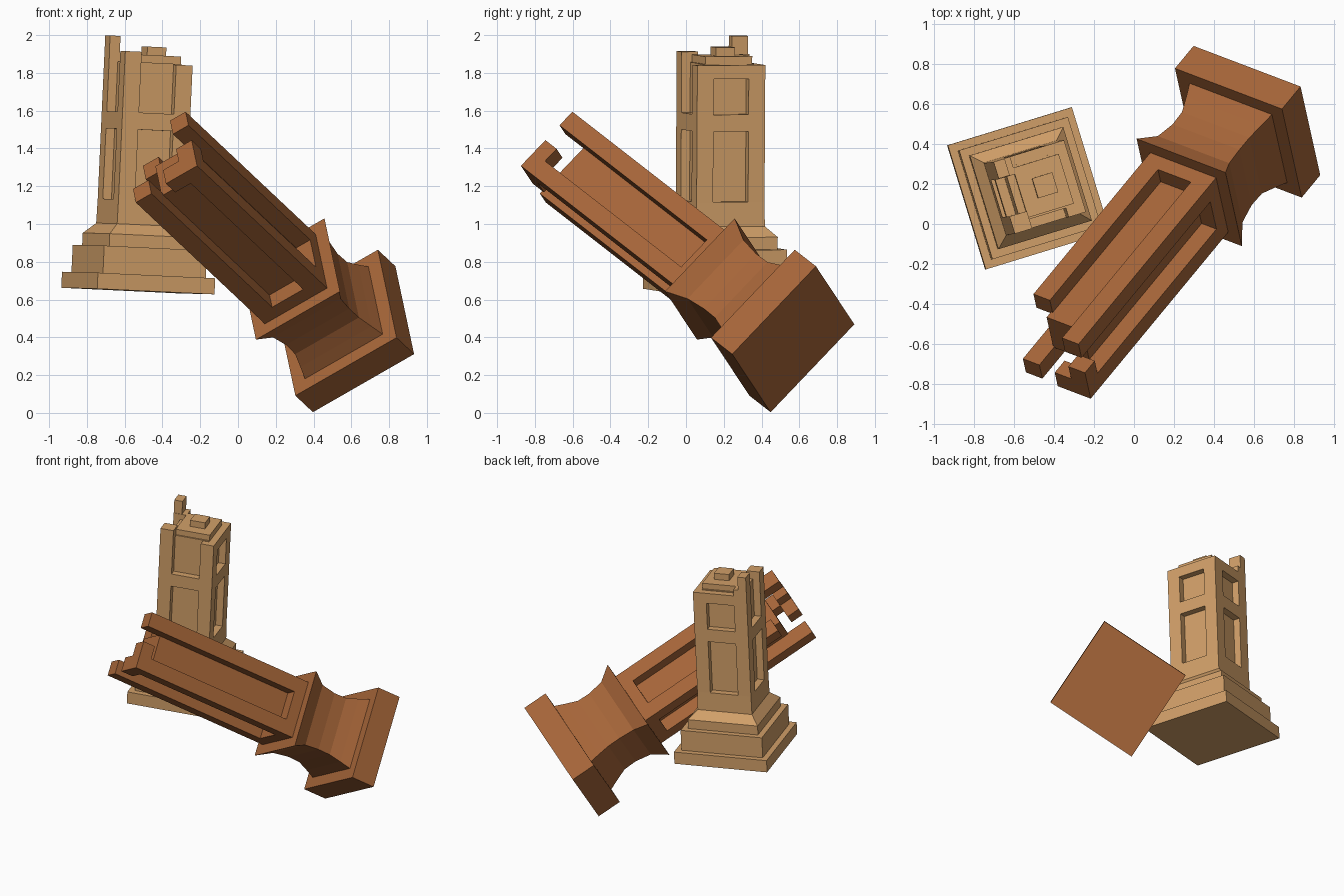
import bpy, bmesh
from mathutils import Matrix, Vector

if "Cube" in bpy.data.objects:
    bpy.data.objects.remove(bpy.data.objects["Cube"])


def material(name, rgb):
    m = bpy.data.materials.new(name)
    m.diffuse_color = (*rgb, 1)
    m.use_nodes = True
    m.node_tree.nodes["Principled BSDF"].inputs["Base Color"].default_value = m.diffuse_color
    return m


def frame(origin, x_axis, z_axis):
    """Local frame of a leaning pillar: z runs along the pillar."""
    z = Vector(z_axis).normalized()
    x = Vector(x_axis)
    x = (x - z * x.dot(z)).normalized()
    y = z.cross(x)
    m = Matrix((x, y, z)).transposed().to_4x4()
    m.translation = origin
    return m


def finish(bm, name, mtx, mat):
    bmesh.ops.recalc_face_normals(bm, faces=bm.faces)
    me = bpy.data.meshes.new(name)
    bm.to_mesh(me)
    bm.free()
    me.materials.append(mat)
    ob = bpy.data.objects.new(name, me)
    bpy.context.collection.objects.link(ob)
    ob.matrix_world = mtx


def loft(name, profile, mtx, mat):
    """Square-section solid from (half width, height) pairs."""
    bm = bmesh.new()
    rings = [[bm.verts.new((sx * h, sy * h, s)) for sx, sy in ((-1, -1), (1, -1), (1, 1), (-1, 1))]
             for h, s in profile]
    for lo, hi in zip(rings, rings[1:]):
        for i in range(4):
            j = (i + 1) % 4
            bm.faces.new((lo[i], lo[j], hi[j], hi[i]))
    bm.faces.new(rings[0])
    bm.faces.new(rings[-1])
    finish(bm, name, mtx, mat)


def box(name, x, y, z, mtx, mat):
    bm = bmesh.new()
    bmesh.ops.create_cube(bm, size=1)
    for v in bm.verts:
        v.co = [r[0] + (c + 0.5) * (r[1] - r[0]) for c, r in zip(v.co, (x, y, z))]
    finish(bm, name, mtx, mat)


def posts(name, half, inner, z0, tops, mtx, mat):
    """Four corner posts with individual (broken) heights."""
    for (sx, sy), top in tops.items():
        box(name, sorted((sx * inner, sx * half)), sorted((sy * inner, sy * half)), (z0, top), mtx, mat)


brown = material("brown_stone", (0.38, 0.13, 0.04))
tan = material("tan_stone", (0.64, 0.35, 0.14))

# Fallen brown pillar: plinth, flared neck and collar
B = frame((0.615, 0.568, 0.39), (0.824, -0.313, 0.473), (-0.546, -0.661, 0.514))
loft("fallen_pillar_base",
     [(0.325, 0), (0.325, 0.17), (0.25, 0.17), (0.228, 0.24), (0.205, 0.32), (0.203, 0.41),
      (0.217, 0.52), (0.27, 0.62), (0.2, 0.62), (0.2, 0.7)], B, brown)
# Core, corner posts and what is left of the top rails
box("fallen_pillar_core", (-0.11, 0.11), (-0.11, 0.11), (0.7, 1.73), B, brown)
posts("fallen_pillar_post", 0.2, 0.1, 0.7,
      {(1, 1): 1.88, (-1, 1): 1.69, (-1, -1): 1.87, (1, -1): 1.88}, B, brown)
box("fallen_pillar_rail", (0.1, 0.2), (-0.1, -0.01), (1.79, 1.88), B, brown)
box("fallen_pillar_rail", (0, 0.1), (-0.2, -0.1), (1.79, 1.88), B, brown)

# Leaning tan pillar: stepped plinth with bevel
T = frame((-0.53, 0.178, 0.645), (0.956, 0.293, -0.04), (0.046, 0.006, 1))
H, P, D = 0.188, 0.097, 0.14
loft("standing_pillar_base",
     [(0.325, 0), (0.325, 0.085), (0.285, 0.085), (0.285, 0.23), (0.245, 0.23), (0.245, 0.295),
      (0.19, 0.35), (H, 0.48)], T, tan)
# Core, corner posts of uneven height and taller broken stub
box("standing_pillar_core", (-D, D), (-D, D), (0.48, 1.21), T, tan)
posts("standing_pillar_post", H, P, 0.48,
      {(1, 1): 1.205, (-1, 1): 1.25, (-1, -1): 1.265, (1, -1): 1.205}, T, tan)
box("standing_pillar_stub", (-H, -0.13), (0.1, H), (1.25, 1.345), T, tan)

# Horizontal rails between the panels; the -x side is open at the top
for i in range(4):
    R = T @ Matrix.Rotation(i * 1.5707963, 4, 'Z')
    box("standing_pillar_rail", (D, H), (-P, P), (0.853, 0.943), R, tan)
    if i in (0, 1):
        box("standing_pillar_top_rail", (D, H), (-P, P), (1.133, 1.205), R, tan)

# Stepped top cap
box("standing_pillar_cap", (-0.1, D), (-0.13, 0.13), (1.21, 1.25), T, tan)
box("standing_pillar_cap_block", (-0.025, 0.08), (-0.052, 0.052), (1.25, 1.295), T, tan)
